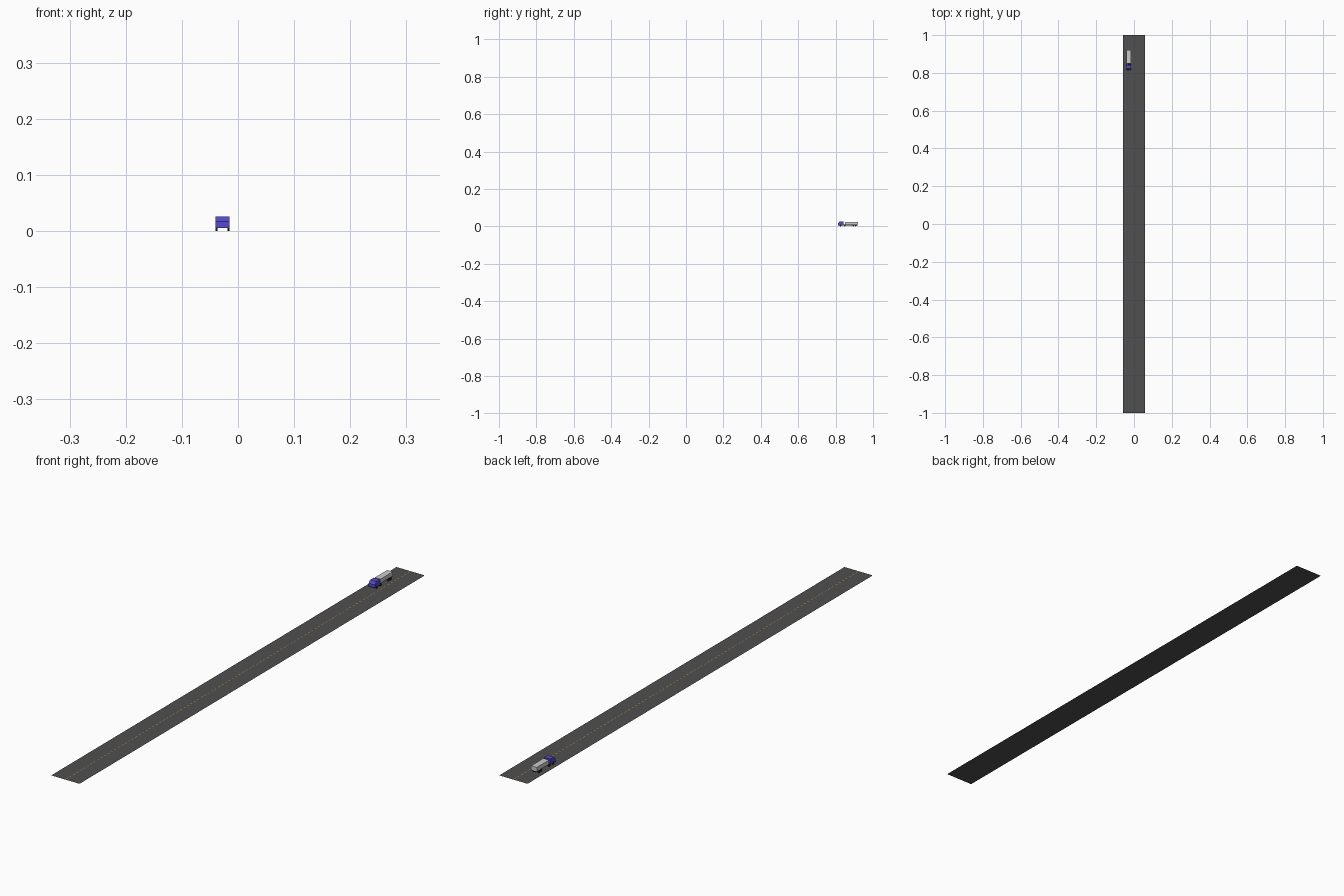
import bpy, bmesh, math

if "Cube" in bpy.data.objects:
    bpy.data.objects.remove(bpy.data.objects["Cube"])

def material(name, rgb):
    m = bpy.data.materials.new(name)
    m.diffuse_color = (*rgb, 1)
    m.use_nodes = True
    m.node_tree.nodes["Principled BSDF"].inputs["Base Color"].default_value = m.diffuse_color
    return m

ASPHALT = material("asphalt", (0.08, 0.08, 0.08))
ORANGE = material("orange_paint", (0.7, 0.35, 0.03))
BLUE = material("blue_paint", (0.09, 0.07, 0.6))
BLACK = material("black_rubber", (0.015, 0.015, 0.015))
TRUCK_X = -0.0275

def finish(name, bm, mat=None):
    bmesh.ops.recalc_face_normals(bm, faces=bm.faces)
    me = bpy.data.meshes.new(name)
    bm.to_mesh(me)
    bm.free()
    ob = bpy.data.objects.new(name, me)
    bpy.context.collection.objects.link(ob)
    if mat:
        me.materials.append(mat)
    return ob

def add_rect(bm, x0, x1, y0, y1, z):
    bm.faces.new([bm.verts.new(p) for p in
                  ((x0, y0, z), (x1, y0, z), (x1, y1, z), (x0, y1, z))])

def prism(name, profile, half_width, mat=None, x=TRUCK_X):
    """Extrude a (y, z) side profile across x."""
    bm = bmesh.new()
    face = bm.faces.new([bm.verts.new((x - half_width, y, z)) for y, z in profile])
    new = bmesh.ops.extrude_face_region(bm, geom=[face])["geom"]
    bmesh.ops.translate(bm, vec=(2 * half_width, 0, 0),
                        verts=[v for v in new if isinstance(v, bmesh.types.BMVert)])
    return finish(name, bm, mat)

def box(name, half_width, y0, y1, z0, z1, mat=None):
    return prism(name, [(y0, z0), (y1, z0), (y1, z1), (y0, z1)], half_width, mat)

# Road surface and dashed centre line
bm = bmesh.new()
add_rect(bm, -0.0575, 0.0575, -1, 1, 0)
finish("road", bm, ASPHALT)

bm = bmesh.new()
DASHES, LENGTH = 100, 0.01
for i in range(DASHES):
    y = -1 + (i + 0.5) * 2 / DASHES
    add_rect(bm, -0.001, 0.001, y - LENGTH / 2, y + LENGTH / 2, 0.0003)
finish("centre_line", bm, ORANGE)

# Cab with sloping windscreen
prism("cab", [(0.814, 0.005), (0.843, 0.005), (0.843, 0.0255),
              (0.822, 0.0255), (0.814, 0.017)], 0.0125, BLUE)

# Cargo box and chassis
box("cargo_box", 0.0115, 0.849, 0.92, 0.009, 0.0245)
box("chassis", 0.005, 0.835, 0.918, 0.005, 0.009, BLACK)

# Wheels on both sides
for n, y in enumerate((0.826, 0.848, 0.895, 0.907)):
    for side in (-1, 1):
        ring = [(y + 0.005 * math.cos(a), 0.005 + 0.005 * math.sin(a))
                for a in (2 * math.pi * k / 12 for k in range(12))]
        prism(f"wheel_{n}_{'left' if side < 0 else 'right'}", ring, 0.0018,
              BLACK, TRUCK_X + side * 0.0108)
